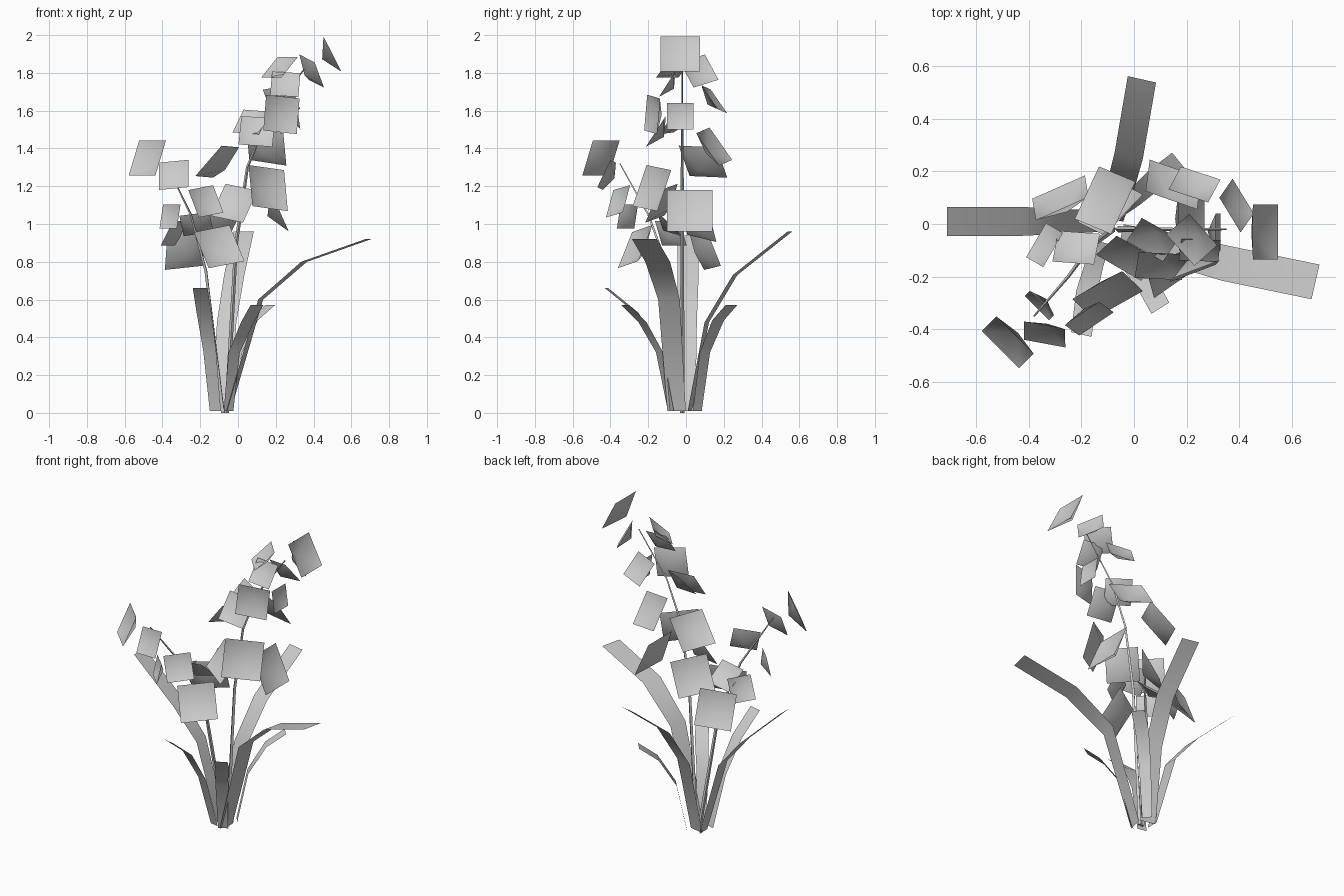
import bpy
import bmesh
from math import radians
from mathutils import Matrix, Vector

default_cube = bpy.data.objects.get("Cube")
if default_cube:
    bpy.data.objects.remove(default_cube, do_unlink=True)


def make_material(name, colour):
    material = bpy.data.materials.new(name)
    material.use_nodes = True
    material.diffuse_color = colour
    for node in material.node_tree.nodes:
        if node.type == "BSDF_PRINCIPLED":
            node.inputs["Base Color"].default_value = colour
            node.inputs["Roughness"].default_value = 0.8
    return material


plant_grey = make_material("plain light grey", (0.6, 0.6, 0.6, 1))


def finish(obj):
    """Give the part its material and soft shading across gentle bends."""
    obj.data.materials.clear()
    obj.data.materials.append(plant_grey)
    bpy.ops.object.select_all(action="DESELECT")
    obj.select_set(True)
    bpy.context.view_layer.objects.active = obj
    bpy.ops.object.shade_smooth_by_angle(angle=radians(60))


def mesh_object(name, bm):
    mesh = bpy.data.meshes.new(name)
    bm.to_mesh(mesh)
    bm.free()
    obj = bpy.data.objects.new(name, mesh)
    bpy.context.collection.objects.link(obj)
    finish(obj)


def leaf(name, path, base_width, tip_width):
    """Flat ribbon that keeps its width level while it arches outwards."""
    points = [Vector(p) for p in path]
    outward = points[-1] - points[0]
    side = Vector((-outward.y, outward.x, 0)).normalized()
    bm = bmesh.new()
    previous = None
    for i, point in enumerate(points):
        blend = min(1, i / (len(points) - 2))
        half = (base_width + (tip_width - base_width) * blend) / 2
        pair = [bm.verts.new(point - side * half), bm.verts.new(point + side * half)]
        if previous:
            bm.faces.new((previous[0], previous[1], pair[1], pair[0]))
        previous = pair
    mesh_object(name, bm)


def stem(name, path, radius):
    """Thin four-sided stalk swept along a path, slimmer at the tip."""
    curve = bpy.data.curves.new(name, "CURVE")
    curve.dimensions = "3D"
    curve.bevel_depth = radius
    curve.bevel_resolution = 0
    curve.use_fill_caps = True
    spline = curve.splines.new("POLY")
    spline.points.add(len(path) - 1)
    for i, point in enumerate(path):
        spline.points[i].co = (*point, 1)
        spline.points[i].radius = 1 - 0.7 * i / (len(path) - 1)
    obj = bpy.data.objects.new(name, curve)
    bpy.context.collection.objects.link(obj)
    bpy.ops.object.select_all(action="DESELECT")
    obj.select_set(True)
    bpy.context.view_layer.objects.active = obj
    bpy.ops.object.convert(target="MESH")
    finish(bpy.context.view_layer.objects.active)


def blossoms(name, flowers):
    """Square cupped flowers: rim centre and half size in hundredths, angles in degrees."""
    bm = bmesh.new()
    for x, y, z, heading, lean, roll, half in flowers:
        placement = (
            Matrix.Translation(Vector((x, y, z)) / 100)
            @ Matrix.Rotation(radians(heading), 4, "Z")
            @ Matrix.Rotation(radians(90 - lean), 4, "X")
            @ Matrix.Rotation(radians(roll), 4, "Z")
        )
        size = half / 100
        rim = [bm.verts.new(placement @ Vector((sx * size, sy * size, 0)))
               for sx, sy in ((-1, -1), (1, -1), (1, 1), (-1, 1))]
        throat = bm.verts.new(placement @ Vector((0, 0, -0.58 * size)))
        for i in range(4):
            bm.faces.new((rim[i], rim[(i + 1) % 4], throat))
    mesh_object(name, bm)


# Leaves around the base
leaf("left_leaf", [(-.05, -.05, .01), (.12, -.09, .6), (.35, -.15, .8), (.69, -.22, .92)], .1, .135)
leaf("back_leaf", [(-.09, .02, .01), (-.06, .11, .48), (-.02, .26, .73), (.03, .55, .96)], .1, .11)
leaf("right_leaf", [(-.13, .01, .01), (-.27, .01, .49), (-.43, .01, .68), (-.71, .01, .94)], .08, .11)
leaf("front_leaf", [(-.12, -.07, .01), (-.15, -.15, .33), (-.18, -.26, .53), (-.2, -.42, .66)], .06, .08)
leaf("small_back_leaf", [(-.05, .06, .01), (0, .1, .32), (.08, .17, .49), (.17, .24, .57)], .06, .08)
leaf("small_front_leaf", [(-.05, -.08, .01), (-.02, -.14, .32), (.05, -.23, .48), (.1, -.32, .57)], .06, .08)

# Flower stalks
stem("tall_stem", [(-.06, -.02, 0), (-.01, -.02, .9), (.05, -.02, 1.3),
                   (.15, -.02, 1.55), (.35, -.02, 1.82)], .012)
stem("side_stem", [(-.08, -.02, 0), (-.17, -.09, .75), (-.25, -.2, 1.05),
                   (-.38, -.35, 1.32)], .012)

# Flowers of the tall spike, from the tip down
blossoms("tall_spike_flowers", [
    (50, -3, 190, 90, 27, 0, 10.5),
    (39, 7, 181, 113, 29, 17, 8),
    (22, -6, 183, -48, 47, 0, 8),
    (25, -10, 174, 0, 33, -4, 7.5),
    (23, -18, 158, 21, 3, -6, 9.5),
    (23, 15, 166, 168, 37, -10, 8),
    (32, -3, 157, 90, 8, 0, 7),
    (10, -16, 149, 0, 33, -5, 9),
    (7, -6, 154, -26, 41, -5, 8),
    (15, 15, 141, 155, 34, 10, 10.5),
    (16, -18, 119, 37, 18, -7, 11.5),
    (-11, 9, 133, 243, 43, 3, 11),
    (-2, -13, 111, -24, 30, -12, 10),
    (22, 2, 107, 90, 24, 0, 12),
    (-9, 6, 102, 220, 27, 11, 11),
])

# Flowers of the side spike, from the tip down
blossoms("side_spike_flowers", [
    (-48, -45, 135, -45, 23, 0, 10),
    (-34, -42, 126, -13, 25, 6, 8),
    (-17, -36, 112, 30, 23, 10, 8),
    (-36, -31, 104, -45, 12, 0, 6.5),
    (-22, -9, 100, 184, 47, -11, 8),
    (-34, -8, 95, 240, 30, 0, 7.5),
    (-10, -27, 88, 24, 28, 11, 11),
    (-28, 10, 87, 206, 21, -6, 11),
])
